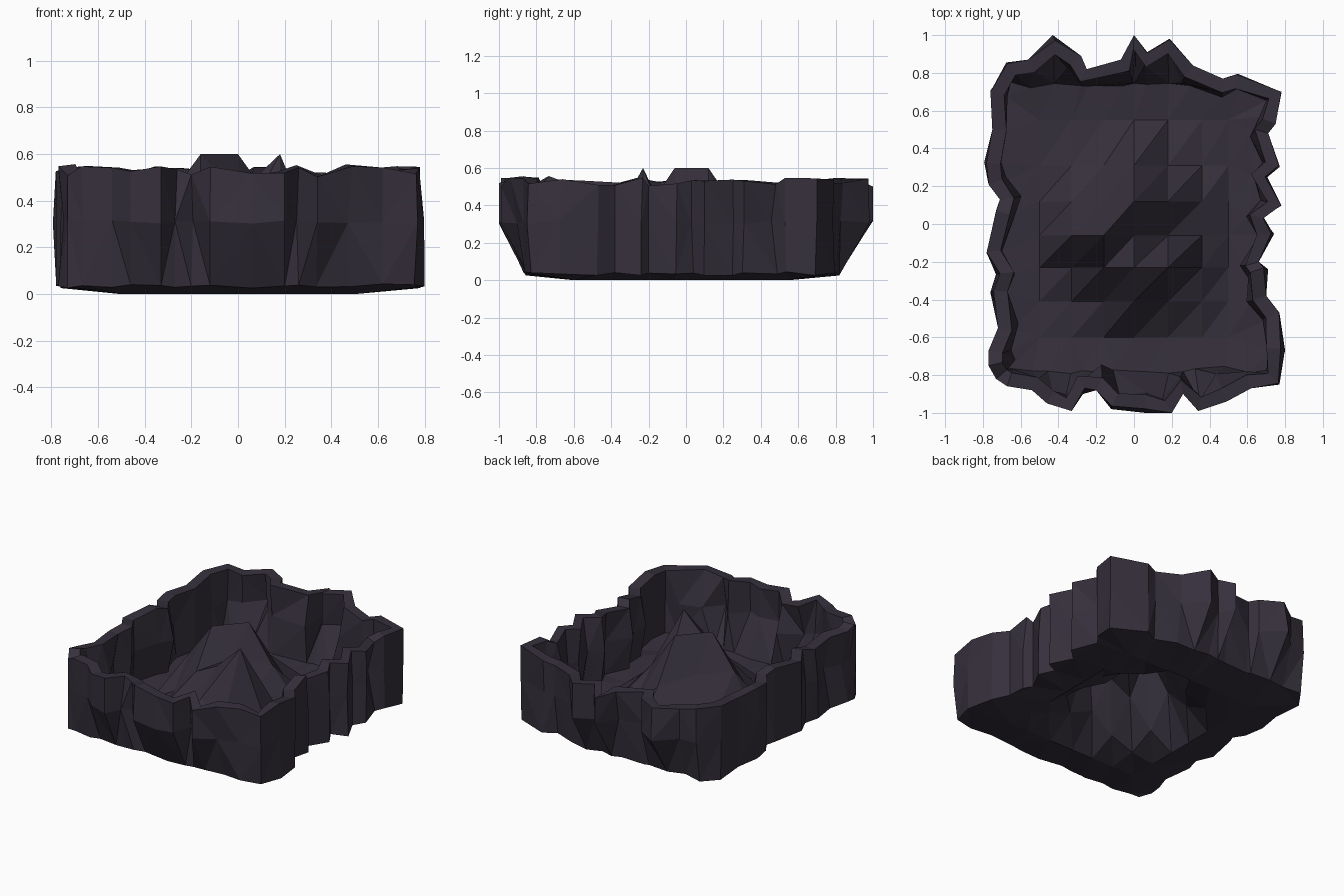
import bpy, bmesh, random
from mathutils import Vector

if "Cube" in bpy.data.objects:
    bpy.data.objects.remove(bpy.data.objects["Cube"])

random.seed(4)
THICK = .075

# Ragged plan outline of the rock wall, clockwise from the front left
OUTLINE = [
    (-.77, -.75), (-.77, -.67), (-.72, -.55), (-.76, -.36), (-.73, -.27), (-.78, -.15),
    (-.73, .07), (-.71, .13), (-.77, .21), (-.80, .33), (-.75, .50), (-.76, .70),
    (-.68, .86), (-.56, .87), (-.43, 1.0), (-.28, .89), (-.25, .82), (-.07, .87),
    (0, 1.0), (.07, .91), (.19, .99), (.32, .86), (.47, .77), (.55, .80), (.78, .70),
    (.75, .53), (.71, .48), (.77, .31), (.72, .26), (.78, .10), (.69, .03), (.74, -.05),
    (.66, -.20), (.71, -.24), (.70, -.38), (.77, -.47), (.80, -.68), (.77, -.85),
    (.62, -.87), (.49, -.94), (.34, -.99), (.26, -.90), (.20, -1.0), (.06, -1.0),
    (-.12, -.98), (-.20, -.88), (-.27, -.90), (-.33, -.99), (-.46, -.95),
    (-.54, -.88), (-.68, -.87), (-.73, -.82)]

# Mound heights on a coarse grid (underside of the shell)
XS = [-.50, -.33, -.16, 0, .18, .36, .50]
YS = [.55, .31, .12, -.06, -.23, -.41, -.60]
HEIGHTS = [
    (.02, .08, .25, .08, .02),
    (.12, .30, .53, .28, .08),
    (.30, .53, .35, .18, .08),
    (.10, .28, .36, .53, .10),
    (.02, .08, .20, .12, .05)]

bm = bmesh.new()


def ring(z, jitter, zjit, y_lo=-1, y_hi=1):
    """One loop of the wall, roughened, cut straight at front and back."""
    verts = []
    for x, y in OUTLINE:
        k = 1 - random.choice((0, 0, 1)) * random.uniform(0, jitter)
        y = min(max(y, y_lo), y_hi) + random.uniform(-.01, .01) * (y_hi < 1)
        verts.append(bm.verts.new((x * k, y * k, z + random.uniform(-zjit, zjit))))
    return verts


def bridge(lower, upper):
    n = len(lower)
    for i in range(n):
        j = (i + 1) % n
        bm.faces.new((lower[i], lower[j], upper[j], upper[i]))


# Wall: foot, widest line and rim
foot = ring(.035, .03, .01, -.86, .81)
middle = ring(.31, .05, .01)
rim = ring(.525, .04, .025)
bridge(foot, middle)
bridge(middle, rim)

# Central hollow mound
grid = []
for r, y in enumerate(YS):
    row = []
    for c, x in enumerate(XS):
        inside = 0 < r < 6 and 0 < c < 6
        row.append(bm.verts.new((x, y, HEIGHTS[r - 1][c - 1] if inside else 0)))
    grid.append(row)
for r in range(6):
    for c in range(6):
        a, b = grid[r][c], grid[r][c + 1]
        d, e = grid[r + 1][c], grid[r + 1][c + 1]
        bm.faces.new((a, b, d))
        bm.faces.new((b, e, d))

# Floor between the mound and the foot of the wall
rim_set = set(rim)
border = [e for e in bm.edges if e.is_boundary and not rim_set & set(e.verts)]
bmesh.ops.triangle_fill(bm, use_beauty=True, edges=border, normal=Vector((0, 0, 1)))

# Facet the walls and face everything outwards
bmesh.ops.triangulate(bm, faces=[f for f in bm.faces if len(f.verts) > 3])
bmesh.ops.recalc_face_normals(bm, faces=bm.faces)
front = min(bm.faces, key=lambda f: f.calc_center_median().y)
if front.normal.y > 0:
    bmesh.ops.reverse_faces(bm, faces=bm.faces)
bm.normal_update()

# Inner shell: the wall steps inwards, the floor and mound step straight up
moves = {v: -v.normal * THICK for v in middle + rim}
for v in foot:
    n = Vector((v.normal.x, v.normal.y, 0)).normalized()
    moves[v] = -n * THICK + Vector((0, 0, .05))
for v in middle:
    moves[v] *= random.uniform(.7, 1.6)
for row in grid:
    for v in row:
        moves[v] = Vector((0, 0, .07))
edge_pairs = [(rim[i - 1], rim[i]) for i in range(len(rim))]
outer = list(bm.faces)
twin = {v: bm.verts.new(v.co + m) for v, m in moves.items()}
for f in outer:
    bm.faces.new([twin[v] for v in reversed(f.verts)])
for a, b in edge_pairs:
    bm.faces.new((a, b, twin[b], twin[a]))
bmesh.ops.recalc_face_normals(bm, faces=bm.faces)

mesh = bpy.data.meshes.new("rock_basin")
bm.to_mesh(mesh)
bm.free()
basin = bpy.data.objects.new("rock_basin", mesh)
bpy.context.collection.objects.link(basin)

# Dark stone
stone = bpy.data.materials.new("dark_stone")
stone.diffuse_color = (.036, .029, .044, 1)
stone.use_nodes = True
stone.node_tree.nodes["Principled BSDF"].inputs["Base Color"].default_value = stone.diffuse_color
mesh.materials.append(stone)
